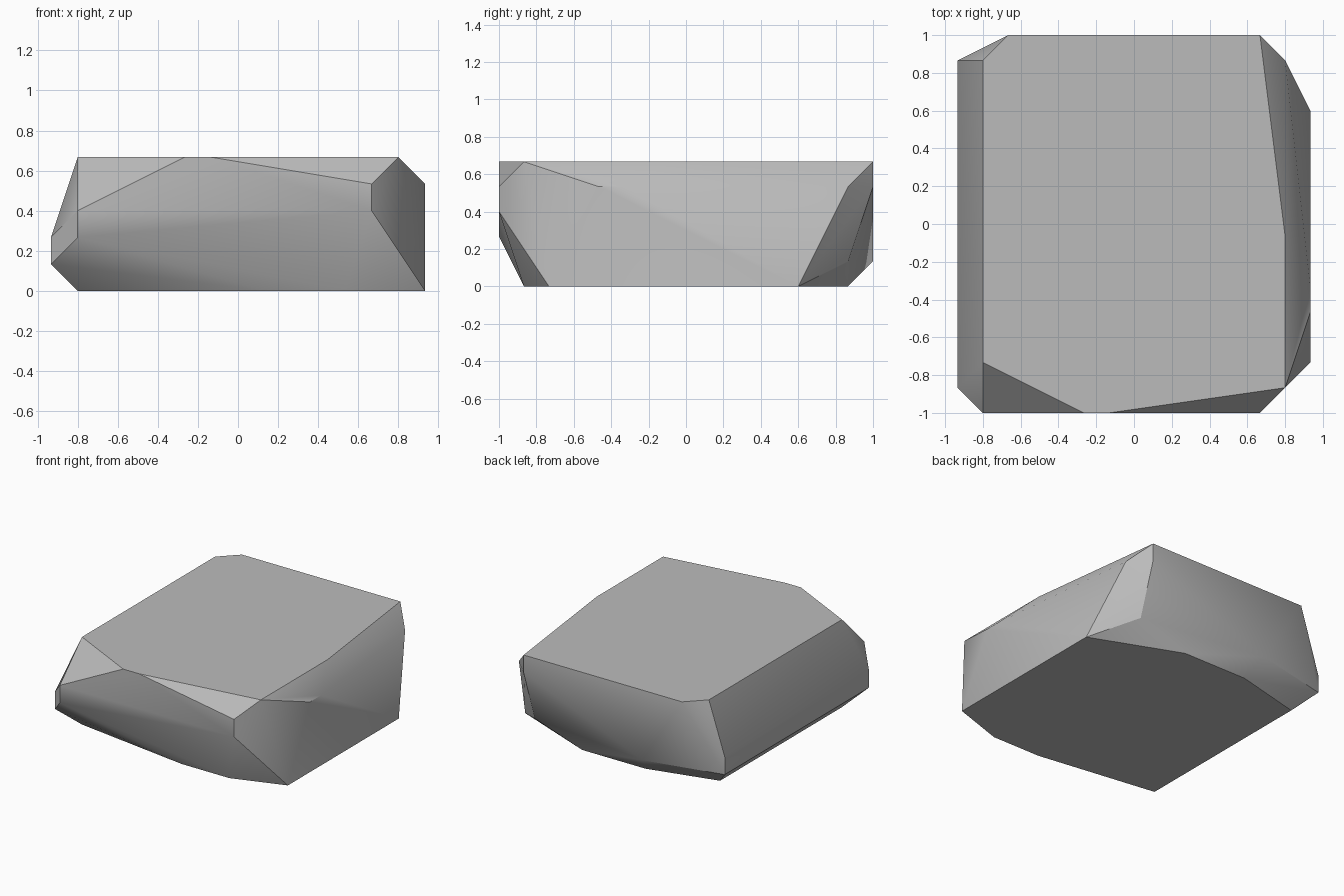
import bpy
import bmesh
from math import radians

UNIT = 1 / 15  # the stone is cut on a regular grid

cube = bpy.data.objects.get("Cube")
if cube:
    bpy.data.objects.remove(cube, do_unlink=True)


def make_material(name, colour):
    material = bpy.data.materials.new(name)
    material.use_nodes = True
    material.diffuse_color = colour
    shader = material.node_tree.nodes["Principled BSDF"]
    shader.inputs["Base Color"].default_value = colour
    shader.inputs["Roughness"].default_value = 0.9
    return material


def chiselled_stone(name, corners, material):
    """Wrap a convex skin round the corners of the cut planes."""
    bm = bmesh.new()
    for corner in corners:
        bm.verts.new([UNIT * value for value in corner])
    hull = bmesh.ops.convex_hull(bm, input=bm.verts)
    unused = {e for e in hull["geom_interior"] + hull["geom_unused"]
              if isinstance(e, bmesh.types.BMVert)}
    bmesh.ops.delete(bm, geom=list(unused), context="VERTS")
    # Merge coplanar triangles into clean flat facets
    bmesh.ops.dissolve_limit(bm, angle_limit=radians(1),
                             verts=bm.verts, edges=bm.edges)
    bmesh.ops.recalc_face_normals(bm, faces=bm.faces)
    mesh = bpy.data.meshes.new(name)
    bm.to_mesh(mesh)
    bm.free()
    mesh.materials.append(material)
    stone = bpy.data.objects.new(name, mesh)
    bpy.context.collection.objects.link(stone)
    return stone


# Flat top and base outlines, on the x-y grid
top_outline = [(-12, 13), (-10, 15), (10, 15), (12, -1),
               (12, -13), (-2, -15), (-4, -15), (-12, -11)]
base_outline = [(14, -11), (14, 9), (4, 13), (-4, 13),
                (-12, 11), (-12, -11), (2, -13), (8, -13)]
corners = [(x, y, 10) for x, y in top_outline]
corners += [(x, y, 0) for x, y in base_outline]

# Narrow band along the right side
corners += [(-14, y, z) for y in (-13, 13) for z in (2, 4)]
# Front face corners
corners += [(-12, -15, z) for z in (4, 6)]
corners += [(10, -15, z) for z in (6, 8)]
# Left face shoulder
corners += [(14, y, 8) for y in (-7, -5)]
# Back face and its undercut corner
corners += [(12, 13, 8), (10, 15, 8), (10, 13, 2), (-5, 15, 2)]

grey = make_material("stone grey", (0.5, 0.5, 0.5, 1))
stone = chiselled_stone("stone_block", corners, grey)

# Soft shading over shallow facets, crisp main edges
bpy.ops.object.select_all(action="DESELECT")
stone.select_set(True)
bpy.context.view_layer.objects.active = stone
bpy.ops.object.shade_smooth_by_angle(angle=radians(30))
